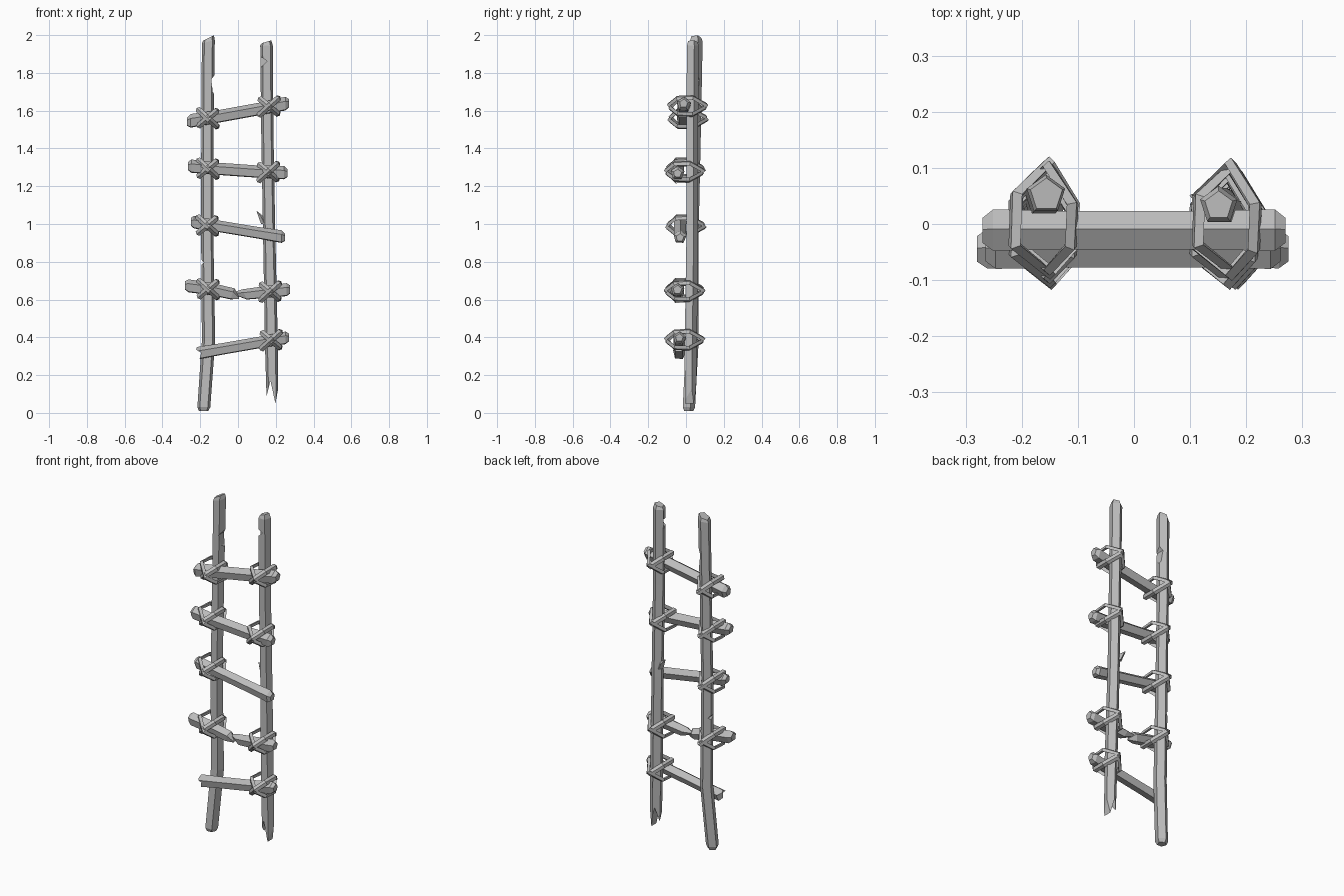
import bpy, bmesh, math
from mathutils import Vector

old = bpy.data.objects.get("Cube")
if old:
    bpy.data.objects.remove(old)

grey = bpy.data.materials.new("weathered_grey")
grey.use_nodes = True
colour = (0.5, 0.5, 0.5, 1)
grey.diffuse_color = colour
grey.node_tree.nodes["Principled BSDF"].inputs["Base Color"].default_value = colour


def finish(bm, name):
    bmesh.ops.recalc_face_normals(bm, faces=bm.faces)
    mesh = bpy.data.meshes.new(name)
    bm.to_mesh(mesh)
    bm.free()
    mesh.materials.append(grey)
    obj = bpy.data.objects.new(name, mesh)
    bpy.context.collection.objects.link(obj)
    return obj


def pole(name, rings, upright, sides=5, phase=90):
    """Loft rings of (x, y, z, radius, end slant) along z or along x."""
    bm = bmesh.new()
    loops = []
    for x, y, z, r, slant in rings:
        loop = []
        for i in range(sides):
            a = math.radians(phase + 360 * i / sides)
            u, v = r * math.cos(a), r * math.sin(a)
            co = (x + u, y + v, z + u * slant) if upright else (x + v * slant, y + u, z + v)
            loop.append(bm.verts.new(co))
        loops.append(loop)
    for a, b in zip(loops, loops[1:]):
        for i in range(sides):
            j = (i + 1) % sides
            bm.faces.new((a[i], a[j], b[j], b[i]))
    bm.faces.new(loops[0])
    bm.faces.new(loops[-1])
    return finish(bm, name)


def chip(obj, outline, y0=-0.2, y1=0.2):
    """Cut a prism with an x-z outline out of the wood."""
    bm = bmesh.new()
    face = bm.faces.new([bm.verts.new((x, y0, z)) for x, z in outline])
    new = bmesh.ops.extrude_face_region(bm, geom=[face])["geom"]
    verts = [g for g in new if isinstance(g, bmesh.types.BMVert)]
    bmesh.ops.translate(bm, verts=verts, vec=(0, y1 - y0, 0))
    cutter = finish(bm, "chip_cutter")
    cutter.hide_render = True
    mod = obj.modifiers.new("chip", "BOOLEAN")
    mod.object, mod.operation, mod.solver = cutter, "DIFFERENCE", "EXACT"
    bpy.context.view_layer.objects.active = obj
    bpy.ops.object.modifier_apply(modifier=mod.name)
    bpy.data.objects.remove(cutter)


def lashing(name, x, y, z, flip=1):
    """Two crossed rope loops round a rail and a rung."""
    bm = bmesh.new()
    # (sideways, depth) outline of a loop
    outline = [(0.012, -0.092), (0.062, -0.05), (0.066, 0.025), (0.01, 0.093),
               (-0.062, 0.04), (-0.066, -0.045)]
    for k, turn in enumerate((40 * flip, -42 * flip)):
        t = math.radians(turn)
        side = Vector((math.cos(t), 0, math.sin(t)))
        normal = Vector((-math.sin(t), 0, math.cos(t)))
        centre = Vector((x, y, z))
        grow = 1 + 0.08 * k
        loops = []
        for s, d in outline:
            p = centre + side * s * grow + Vector((0, d * grow, 0))
            out = (p - centre).normalized()
            loops.append([bm.verts.new(p + out * a + normal * b) for a, b in
                          ((0.01, 0), (0, 0.016), (-0.012, 0), (0, -0.016))])
        for a, b in zip(loops, loops[1:] + loops[:1]):
            for i in range(4):
                j = (i + 1) % 4
                bm.faces.new((a[i], a[j], b[j], b[i]))
    return finish(bm, name)


# Rails
right_rail = pole("right_rail", [
    (-0.182, 0.012, 0.01, 0.026, 0), (-0.181, 0.012, 0.03, 0.036, 0),
    (-0.156, 0.03, 0.38, 0.037, 0), (-0.163, 0.033, 0.95, 0.034, 0),
    (-0.162, 0.045, 1.5, 0.034, 0), (-0.157, 0.052, 1.965, 0.036, 0.25),
    (-0.156, 0.052, 1.985, 0.03, 0.5)], True)
chip(right_rail, [(-0.11, 1.81), (-0.141, 1.765), (-0.134, 1.7), (-0.11, 1.66)])
chip(right_rail, [(-0.23, 0.85), (-0.18, 0.795), (-0.23, 0.76)])

left_rail = pole("left_rail", [
    (0.183, 0.02, 0.03, 0.032, 0), (0.177, 0.022, 0.36, 0.036, 0),
    (0.165, 0.03, 0.95, 0.034, 0), (0.155, 0.03, 1.5, 0.034, 0),
    (0.151, 0.033, 1.945, 0.035, 0), (0.151, 0.033, 1.965, 0.026, 0.3)], True)
chip(left_rail, [(0.1, 1.9), (0.155, 1.862), (0.1, 1.81)], -0.05, 0.04)
# Split foot of the rail
chip(left_rail, [(0.1, 0), (0.1, 0.12), (0.152, 0.09), (0.172, 0.17),
                 (0.198, 0.05), (0.215, 0.14), (0.27, 0.1), (0.27, 0)])
# Splinter standing off the rail
pole("rail_splinter", [(0.14, 0.04, 1.0, 0.018, 0), (0.122, 0.045, 1.04, 0.014, 0),
                       (0.102, 0.05, 1.065, 0.003, 0)], True, 4)


# Rungs
def rung(name, start, end, y, r=0.036, sag=0.0):
    rings = []
    for t, k in ((0, 0.6), (0.035, 1), (0.3, 0.92), (0.7, 0.92), (0.965, 1), (1, 0.6)):
        x = start[0] + (end[0] - start[0]) * t
        z = start[1] + (end[1] - start[1]) * t + sag * (0.2 < t < 0.8)
        rings.append((x, y, z, r * k, 0))
    return pole(name, rings, False, 5, 85)


rung("top_rung", (-0.27, 1.54), (0.27, 1.638), -0.012, 0.039, -0.003)
rung("upper_rung", (-0.265, 1.305), (0.262, 1.268), -0.045, 0.038, -0.004)
rung("middle_rung", (-0.25, 1.01), (0.248, 0.928), -0.032, 0.036)
bottom_rung = rung("bottom_rung", (-0.235, 0.31), (0.27, 0.398), -0.035, 0.036)
chip(bottom_rung, [(-0.26, 0.25), (-0.26, 0.37), (-0.213, 0.36), (-0.222, 0.335),
                   (-0.195, 0.318), (-0.21, 0.26)])

# Snapped rung in two halves
pole("snapped_rung_right_half", [
    (-0.28, -0.045, 0.673, 0.024, 0), (-0.262, -0.045, 0.67, 0.037, 0),
    (-0.15, -0.045, 0.655, 0.036, 0), (-0.03, -0.04, 0.628, 0.031, 0.4),
    (0.004, -0.045, 0.608, 0.007, 0)], False, 5, 85)
pole("snapped_rung_left_half", [
    (0.275, -0.045, 0.652, 0.024, 0), (0.258, -0.045, 0.65, 0.037, 0),
    (0.15, -0.045, 0.638, 0.034, 0), (0.035, -0.04, 0.625, 0.029, -0.5),
    (-0.02, -0.03, 0.632, 0.008, 0)], False, 5, 85)

# Rope lashings
for i, (x, y, z) in enumerate([(-0.16, 0.01, 1.56), (-0.16, -0.005, 1.293),
                               (-0.163, -0.002, 0.992), (-0.158, -0.008, 0.655)]):
    lashing(f"right_lashing_{i + 1}", x, y, z)
for i, (x, y, z) in enumerate([(0.164, 0.008, 1.622), (0.16, -0.008, 1.275),
                               (0.17, -0.008, 0.642), (0.175, -0.008, 0.385)]):
    lashing(f"left_lashing_{i + 1}", x, y, z, -1)
